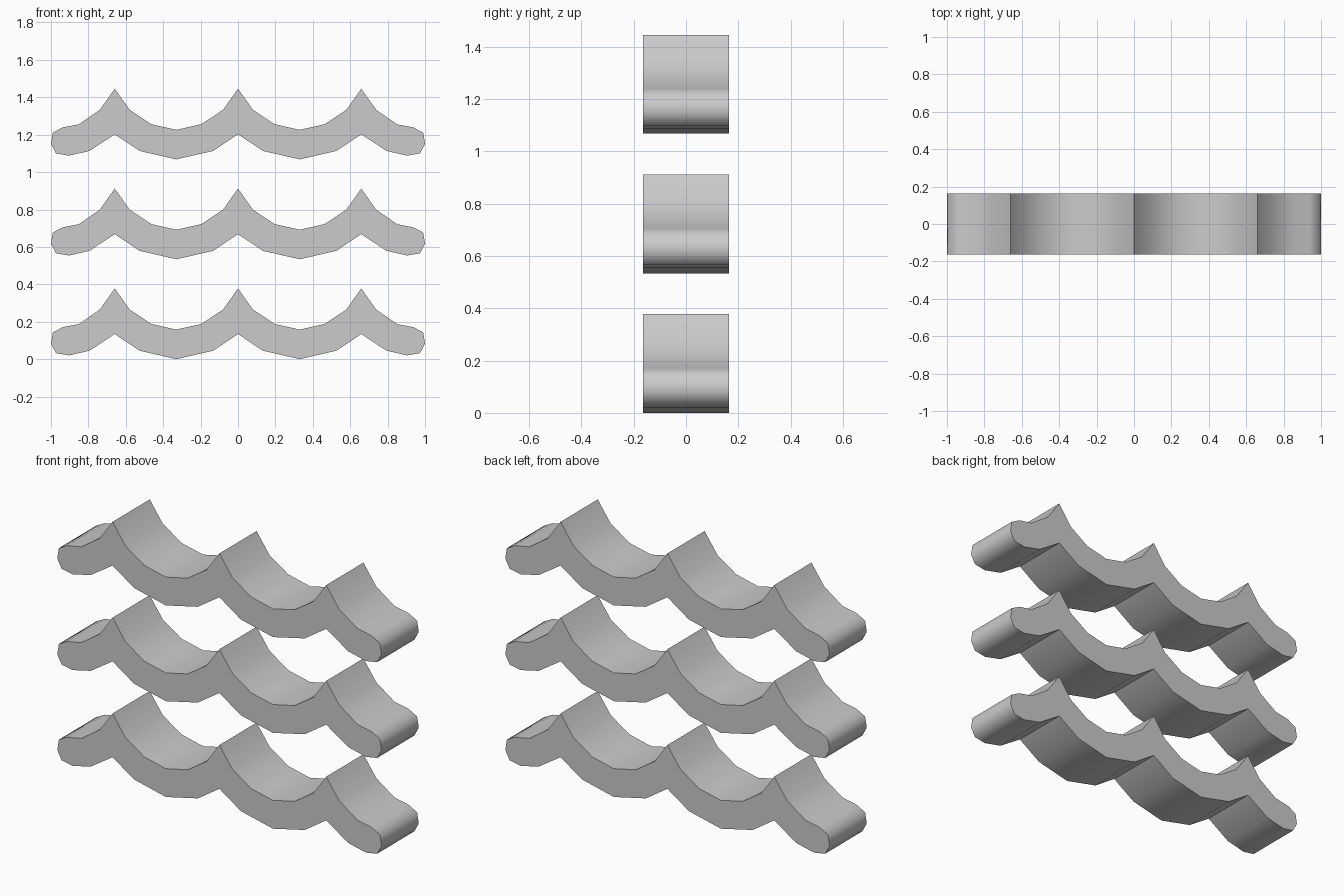
import bpy, bmesh, math

if "Cube" in bpy.data.objects:
    bpy.data.objects.remove(bpy.data.objects["Cube"])

DEPTH = 0.164   # half depth along y
STEP = 0.534    # vertical spacing of the waves

# Right half of the wave outline: top crest, rounded tip, then underside
HALF = [(0, .378), (.08, .265), (.196, .188), (.33, .158), (.463, .188), (.579, .265),
        (.659, .378), (.739, .265), (.852, .187), (.937, .171), (.99, .143), (1, .083),
        (.973, .032), (.904, .02), (.794, .045), (.659, .134),
        (.526, .045), (.33, 0), (.133, .045), (0, .134)]
# Mirror across x = 0, skipping the two points on the axis
OUTLINE = HALF + [(-x, z) for x, z in reversed(HALF[1:-1])]


def wave(name, z0):
    bm = bmesh.new()
    front = bm.faces.new([bm.verts.new((x, -DEPTH, z + z0)) for x, z in OUTLINE])
    ext = bmesh.ops.extrude_face_region(bm, geom=[front], use_keep_orig=True)
    moved = [g for g in ext["geom"] if isinstance(g, bmesh.types.BMVert)]
    bmesh.ops.translate(bm, verts=moved, vec=(0, 2 * DEPTH, 0))
    bmesh.ops.recalc_face_normals(bm, faces=bm.faces)
    mesh = bpy.data.meshes.new(name)
    bm.to_mesh(mesh)
    bm.free()
    ob = bpy.data.objects.new(name, mesh)
    bpy.context.collection.objects.link(ob)
    # Smooth curves, with sharp crests and end caps
    bpy.ops.object.select_all(action='DESELECT')
    ob.select_set(True)
    bpy.context.view_layer.objects.active = ob
    bpy.ops.object.shade_smooth_by_angle(angle=math.radians(60))


# Three stacked waves
for i, label in enumerate(("lower_wave", "middle_wave", "upper_wave")):
    wave(label, i * STEP)
